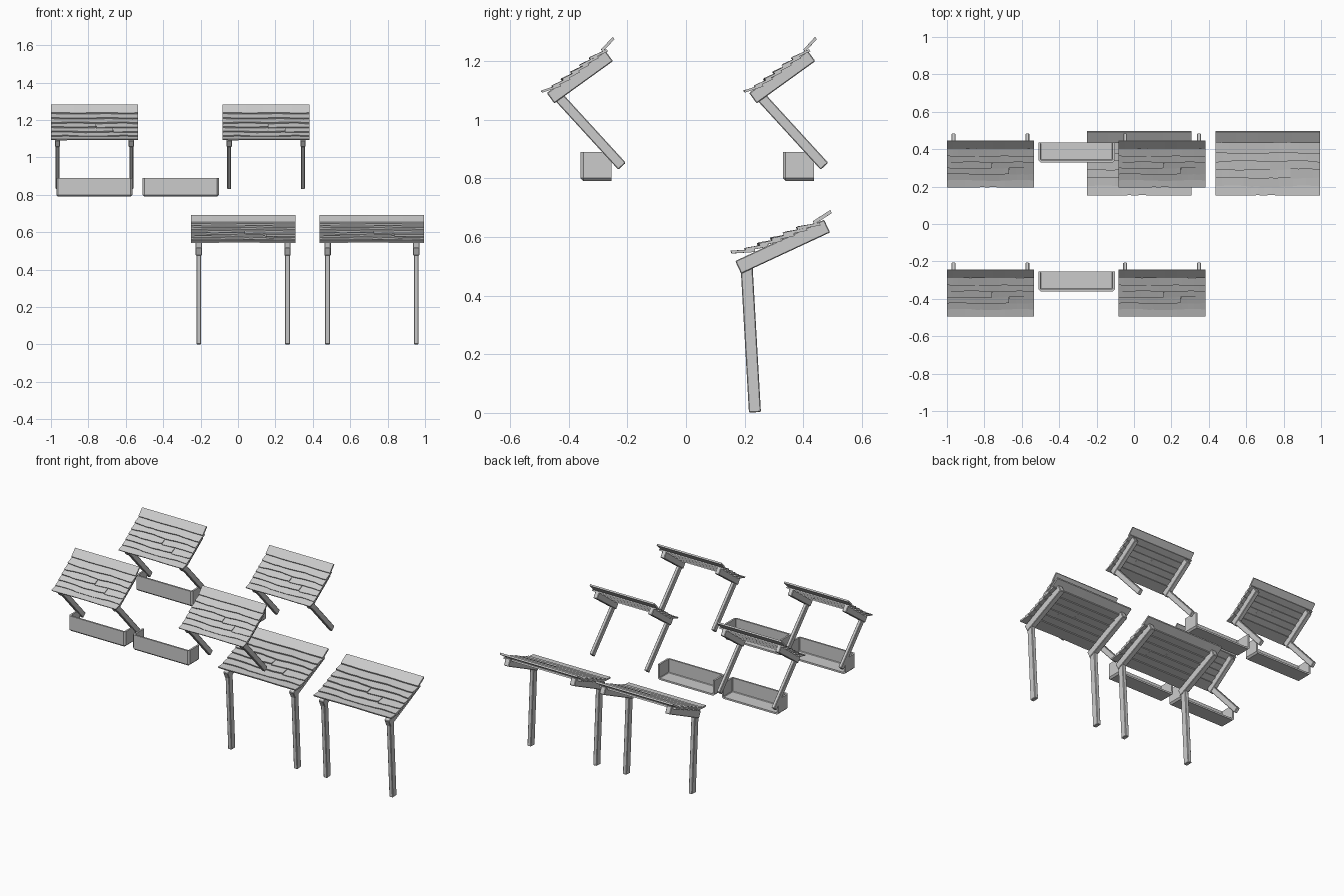
import bpy, bmesh, math, random
from mathutils import Vector, Matrix

if "Cube" in bpy.data.objects:
    bpy.data.objects.remove(bpy.data.objects["Cube"])

grey = bpy.data.materials.new("weathered_grey")
grey.use_nodes = True
tone = (0.6, 0.6, 0.6, 1)
grey.diffuse_color = tone
grey.node_tree.nodes["Principled BSDF"].inputs["Base Color"].default_value = tone


def finish(name, bm):
    bmesh.ops.recalc_face_normals(bm, faces=bm.faces)
    mesh = bpy.data.meshes.new(name)
    bm.to_mesh(mesh)
    bm.free()
    mesh.materials.append(grey)
    return mesh


def place(name, mesh, loc=(0, 0, 0)):
    ob = bpy.data.objects.new(name, mesh)
    ob.location = loc
    bpy.context.collection.objects.link(ob)
    return ob


# Straight timber between two (y, z) points
def timber(name, x, start, end, depth, width):
    a, b = Vector((x, *start)), Vector((x, *end))
    run = b - a
    angle = math.atan2(run.z, run.y)
    bm = bmesh.new()
    bmesh.ops.create_cube(bm, size=1)
    bmesh.ops.scale(bm, vec=(width, run.length, depth), verts=bm.verts)
    bmesh.ops.bevel(bm, geom=bm.edges[:], offset=0.003, segments=1, affect='EDGES')
    bmesh.ops.transform(bm, verts=bm.verts,
                        matrix=Matrix.Translation((a + b) / 2) @ Matrix.Rotation(angle, 4, 'X'))
    place(name, finish(name, bm))


# One roof board with a worn, wavy lower edge
def add_board(bm, x0, x1, low, high, thick, rng, wave):
    steps = max(4, int((x1 - x0) / 0.035))
    phase, freq = rng.uniform(0, 6), rng.uniform(14, 24)
    rings = []
    for i in range(steps + 1):
        x = x0 + (x1 - x0) * i / steps
        wob = wave * (math.sin(freq * x + phase) + rng.uniform(-0.6, 0.6))
        (u0, v0), (u1, v1) = low, high
        u0 += wob
        corners = [(u0, v0), (u1, v1), (u1, v1 - thick), (u0, v0 - thick)]
        rings.append([bm.verts.new((x, u, v)) for u, v in corners])
    for a, b in zip(rings, rings[1:]):
        for k in range(4):
            n = (k + 1) % 4
            bm.faces.new((a[k], a[n], b[n], b[k]))
    bm.faces.new(rings[0])
    bm.faces.new(rings[-1])


# Overlapping boards of a full-size roof, lying along local y
def roof_mesh():
    rng = random.Random(4)
    bm = bmesh.new()
    half = 0.279
    for row in range(6):
        u = 0.048 * row
        tip = 0 if row == 0 else -0.010
        wave = 0.001 if row == 0 else 0.0035
        spans = [(-half, half)]
        if row in (2, 3):
            cut = 0.01 if row == 3 else 0.12
            spans = [(-half, cut), (cut + 0.002, half)]
        for n, (x0, x1) in enumerate(spans):
            add_board(bm, x0, x1, (u, tip - 0.003 * n),
                      (u + 0.076, -0.026), 0.010, rng, wave)
    # Raised ridge board
    add_board(bm, -half, half, (0.298, -0.013), (0.367, 0.0), 0.012, rng, 0.001)
    return finish("roof_boards", bm)


ROOF = roof_mesh()


def roof(name, x, y, z, pitch, scale):
    ob = place(name, ROOF, (x, y, z))
    ob.rotation_euler.x = math.radians(pitch)
    ob.scale = (scale,) * 3


# Porch roofs on tall legs
for tag, cx in (("middle", 0.0275), ("left", 0.716)):
    roof("porch_roof_" + tag, cx, 0.153, 0.553, 22.3, 1)
    for side in (-1, 1):
        x = cx + side * 0.237
        timber("porch_rafter", x, (0.178, 0.496), (0.481, 0.637), 0.048, 0.034)
        timber("porch_leg", x, (0.235, 0.002), (0.206, 0.51), 0.041, 0.026)

# Window awnings on slanted struts
for dy in (0, 0.69):
    for tag, cx in (("right", -0.7675), ("centre", 0.15)):
        roof("awning_roof_" + tag, cx, -0.494 + dy, 1.099, 36.9, 0.832)
        for side in (-1, 1):
            x = cx + side * 0.197
            timber("awning_rafter", x, (-0.462 + dy, 1.073),
                   (-0.262 + dy, 1.217), 0.044, 0.028)
            timber("awning_strut", x, (-0.218 + dy, 0.841),
                   (-0.435 + dy, 1.078), 0.035, 0.021)


# Planter box, open at the top and back
def planter_mesh():
    bm = bmesh.new()
    bmesh.ops.create_cube(bm, size=1)
    bmesh.ops.scale(bm, vec=(0.408, 0.106, 0.1), verts=bm.verts)
    bm.normal_update()
    opened = [f for f in bm.faces if f.normal.z > 0.9 or f.normal.y > 0.9]
    bmesh.ops.delete(bm, geom=opened, context='FACES')
    inner = [e for e in bm.edges if len(e.link_faces) == 2]
    bmesh.ops.bevel(bm, geom=inner, offset=0.01, segments=1, affect='EDGES')
    return finish("planter", bm)


PLANTER = planter_mesh()
for y in (-0.307, 0.383):
    for tag, x in (("right", -0.7675), ("centre", -0.3065)):
        box = place("planter_" + tag, PLANTER, (x, y, 0.84))
        wall = box.modifiers.new("walls", 'SOLIDIFY')
        wall.thickness = 0.012
        wall.offset = -1
